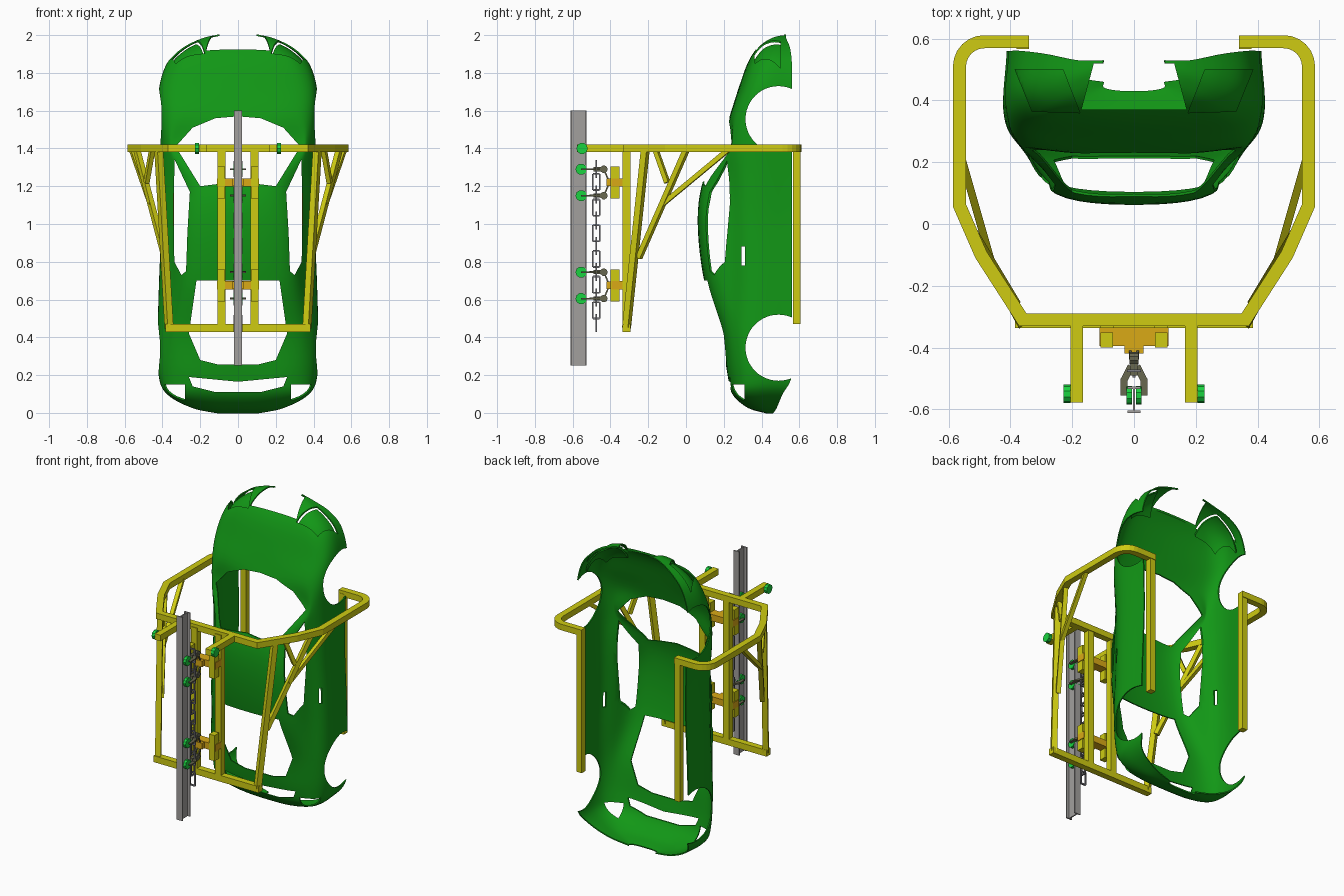
import bpy, bmesh, math
from mathutils import Vector, Matrix

if "Cube" in bpy.data.objects:
    bpy.data.objects.remove(bpy.data.objects["Cube"])


def material(name, rgb):
    m = bpy.data.materials.new(name)
    m.use_nodes = True
    m.diffuse_color = (*rgb, 1)
    m.node_tree.nodes["Principled BSDF"].inputs["Base Color"].default_value = (*rgb, 1)
    return m


BODY = material("body green", (0.006, 0.31, 0.008))
YELLOW = material("frame yellow", (0.62, 0.6, 0.006))
ORANGE = material("bracket orange", (0.7, 0.4, 0.008))
WHEEL = material("roller green", (0.01, 0.65, 0.05))
STEEL = material("rail grey", (0.36, 0.35, 0.34))
CHAIN = material("chain grey", (0.2, 0.2, 0.22))
OLIVE = material("trolley olive", (0.14, 0.14, 0.08))


def finish(name, bm, mat=None):
    bmesh.ops.recalc_face_normals(bm, faces=bm.faces)
    me = bpy.data.meshes.new(name)
    bm.to_mesh(me)
    bm.free()
    ob = bpy.data.objects.new(name, me)
    bpy.context.collection.objects.link(ob)
    if mat:
        me.materials.append(mat)
    return ob


def bar(bm, a, b, w, h=None):
    """Rectangular bar from a to b, w wide sideways and h deep."""
    a, b = Vector(a), Vector(b)
    d = b - a
    rot = d.to_track_quat('Z', 'Y').to_matrix().to_4x4()
    mat = Matrix.Translation((a + b) / 2) @ rot @ Matrix.Diagonal((w, h or w, d.length, 1))
    bmesh.ops.create_cube(bm, size=1, matrix=mat)


def block(bm, lo, hi):
    lo, hi = Vector(lo), Vector(hi)
    mat = Matrix.Translation((lo + hi) / 2) @ Matrix.Diagonal((*(hi - lo), 1))
    bmesh.ops.create_cube(bm, size=1, matrix=mat)


def disc(bm, centre, r, width, n=10):
    mat = Matrix.Translation(centre) @ Matrix.Rotation(math.pi / 2, 4, 'Y')
    bmesh.ops.create_cone(bm, cap_ends=True, segments=n, radius1=r, radius2=r, depth=width, matrix=mat)


def prism(bm, pts, axis, lo, hi):
    """Extrude a flat outline along the given axis."""
    rings = []
    for v in (lo, hi):
        rings.append([bm.verts.new((*p[:axis], v, *p[axis:])) for p in pts])
    bm.faces.new(rings[0])
    bm.faces.new(rings[1][::-1])
    n = len(pts)
    for i in range(n):
        j = (i + 1) % n
        bm.faces.new((rings[0][i], rings[1][i], rings[1][j], rings[0][j]))


def flip(pts):
    return [(-p[0], *p[1:]) for p in reversed(pts)]


def spline(pts, steps):
    """Smooth curve through the points."""
    pts = [Vector(p) for p in pts]
    ext = [pts[0] * 2 - pts[1]] + pts + [pts[-1] * 2 - pts[-2]]
    out = []
    for p, a, b, q in zip(ext, ext[1:], ext[2:], ext[3:]):
        for k in range(steps):
            t = k / steps
            out.append(a + (b - p) * t / 2 + (p * 2 - a * 5 + b * 4 - q) * t * t / 2
                       + (a * 3 - b * 3 + q - p) * t ** 3 / 2)
    return out + [pts[-1]]


# Body stations: z, ridge y, roof edge x and y, shoulder x and y, half width, sill y
STATIONS = [
    (0, .43, .04, .43, .08, .435, .1, .46), (.03, .33, .12, .335, .2, .36, .24, .48),
    (.1, .25, .2, .255, .33, .29, .37, .51), (.2, .225, .24, .23, .37, .28, .415, .56),
    (.42, .185, .27, .205, .38, .27, .42, .56), (.7, .1, .26, .13, .36, .255, .412, .56),
    (1, .066, .25, .1, .347, .245, .4, .56), (1.22, .092, .22, .12, .345, .245, .4, .56),
    (1.4, .18, .3, .235, .365, .255, .405, .56), (1.57, .235, .26, .245, .375, .28, .412, .56),
    (1.72, .283, .25, .295, .37, .33, .412, .56), (1.85, .33, .22, .34, .32, .365, .37, .56),
    (1.93, .38, .17, .385, .25, .405, .29, .55), (1.98, .44, .11, .445, .16, .46, .185, .53),
    (2, .5, .05, .5, .08, .505, .1, .53)]


def body_shell(name, inset=0):
    bm = bmesh.new()
    rows = []
    for z, yt, xr, yr, xs, ys, w, yb in spline(STATIONS, 6):
        side = [(xr, yr), (xs, ys), (w, ys + (yb - ys) * .35), (w * .975, yb)]
        section = spline(flip(side) + [(0, yt)] + side, 6)
        rows.append([bm.verts.new((x * (1 - inset * 3), y + inset, 1 + (z - 1) * (1 - inset)))
                     for x, y in section])
    for r, s in zip(rows, rows[1:]):
        for i in range(len(r) - 1):
            bm.faces.new((r[i], r[i + 1], s[i + 1], s[i]))
    ob = finish(name, bm)
    mod = ob.modifiers.new("thickness", 'SOLIDIFY')
    mod.thickness, mod.offset = .008, 0
    return ob


def carve(ob, cutter_bm, operation):
    """Apply a cut, then smooth and colour the result."""
    cutter = finish("cutter", cutter_bm)
    cutter.hide_render = True
    mod = ob.modifiers.new("cut", 'BOOLEAN')
    mod.operation, mod.object, mod.solver = operation, cutter, 'EXACT'
    dg = bpy.context.evaluated_depsgraph_get()
    me = bpy.data.meshes.new_from_object(ob.evaluated_get(dg))
    ob.modifiers.clear()
    ob.data = me
    bpy.data.objects.remove(cutter)
    me.materials.clear()
    me.materials.append(BODY)
    me.polygons.foreach_set("use_smooth", [True] * len(me.polygons))
    me.set_sharp_from_angle(angle=math.radians(35))


# Car body with its windows, arches and lamp openings cut out
HEADLIGHT = [(.175, .36), (.33, .365), (.385, .5), (.23, .5)]
SIDE_WINDOW = [(.335, 1.34), (.342, 1.1), (.337, .8), (.3, .73), (.275, .75), (.268, .95), (.255, 1.17)]
windscreen = [(.12, 1.56), (.24, 1.51), (.33, 1.41), (.2, 1.2)]
rear_glass = [(.22, .7), (.26, .42), (.2, .28), (.1, .255)]
rear_slot = [(.26, .19), (.24, .14), (.12, .11)]
cut = bmesh.new()
prism(cut, [(0, 1.57)] + windscreen + [(0, 1.225)] + flip(windscreen), 1, 0, .3)
prism(cut, rear_glass + flip(rear_glass), 1, 0, .3)
prism(cut, rear_slot + flip(rear_slot) + [(0, .165)], 1, 0, .31)
prism(cut, [(.17, .37), (.13, .52), (-.13, .52), (-.17, .37)], 2, 1.8, 2.1)
for z in (.345, 1.555):
    disc(cut, (0, .49, z), .175, 1, 48)
for s in (1, -1):
    for pts, axis, lo, hi in ((SIDE_WINDOW, 1, 0, .275), (HEADLIGHT, 2, 1.75, 2.1)):
        prism(cut, pts if s > 0 else flip(pts), axis, lo, hi)
    x0, x1 = sorted((s * .28, s * .5))
    block(cut, (x0, .2, .06), (x1, .31, .15))
    block(cut, (x0, .295, .78), (x1, .313, .88))
carve(body_shell("car_body"), cut, 'DIFFERENCE')

lamp = bmesh.new()
for pts in (HEADLIGHT, flip(HEADLIGHT)):
    prism(lamp, pts, 2, 1.75, 2.1)
carve(body_shell("headlight_recess", .015), lamp, 'INTERSECT')

# Carrier ring around the body, swept with mitred corners
half = [(.34, .59)]
for i in range(7):
    a = math.pi / 2 * (1 - i / 6)
    half.append((.485 + .08 * math.cos(a), .51 + .08 * math.sin(a)))
half += [(.565, .06), (.495, -.1), (.36, -.31)]
path = [Vector(p) for p in half + flip(half)]
bm = bmesh.new()
rings = []
for i, p in enumerate(path):
    d0 = (p - path[max(i - 1, 0)]).normalized()
    d1 = (path[min(i + 1, len(path) - 1)] - p).normalized()
    t = (d0 + d1).normalized()
    off = Vector((-t.y, t.x)) * .021 / max(t.dot(d1), t.dot(d0))
    rings.append([bm.verts.new((*(p + off * s), z))
                  for s, z in ((-1, 1.38), (1, 1.38), (1, 1.42), (-1, 1.42))])
for r, s in zip(rings, rings[1:]):
    for i in range(4):
        j = (i + 1) % 4
        bm.faces.new((r[i], r[j], s[j], s[i]))
bm.faces.new(rings[0])
bm.faces.new(rings[-1])
finish("carrier_ring", bm, YELLOW)

# Posts, braces and arms, the same on both sides
for s, side in ((1, "left"), (-1, "right")):
    parts = {
        "hanging_post": [((.36, .587, .47), (.36, .587, 1.4), .04)],
        "inner_post": [((.088, -.315, .45), (.088, -.315, 1.4), .042)],
        "slanted_post": [((.365, -.315, .45), (.42, -.215, 1.4), .035)],
        "braces": [((.385, -.25, .82), (.535, 0, 1.39), .028),
                   ((.46, -.13, 1.1), (.56, .22, 1.39), .025),
                   ((.455, -.16, 1.39), (.485, -.1, 1.22), .025)],
        "roller_arm": [((.185, -.32, 1.4), (.185, -.578, 1.4), .04)],
    }
    for name, bars in parts.items():
        bm = bmesh.new()
        for a, b, w in bars:
            bar(bm, (a[0] * s, *a[1:]), (b[0] * s, *b[1:]), w)
        finish(side + "_" + name, bm, YELLOW)
    bm = bmesh.new()
    disc(bm, (s * .217, -.55, 1.4), .03, .022)
    finish(side + "_arm_roller", bm, WHEEL)

bm = bmesh.new()
bar(bm, (-.385, -.315, .45), (.385, -.315, .45), .042)
finish("lower_beam", bm, YELLOW)

# Rail with an I-shaped section
bm = bmesh.new()
block(bm, (-.004, -.606, .25), (.004, -.534, 1.6))
for y in (-.612, -.534):
    block(bm, (-.021, y, .25), (.021, y + .008, 1.6))
finish("rail", bm, STEEL)

# Hangers, each carried by a pair of trolleys
for n, z in enumerate((1.22, .675)):
    bm = bmesh.new()
    block(bm, (-.112, -.395, z - .022), (.112, -.335, z + .022))
    block(bm, (-.03, -.42, z - .02), (.03, -.39, z + .02))
    finish(f"hanger_block_{n}", bm, ORANGE)
    bm = bmesh.new()
    for x in (-.088, .088):
        block(bm, (x - .02, -.4, z - .085), (x + .02, -.352, z + .085))
    finish(f"hanger_plates_{n}", bm, YELLOW)
    wheels, arms = bmesh.new(), bmesh.new()
    for zt in (z + .07, z - .07):
        for x in (-.016, .016):
            disc(wheels, (x, -.555, zt), .03, .018)
            bar(arms, (x * 2, -.555, zt), (x * 2, -.5, zt), .022, .008)
            bar(arms, (x * 2, -.505, zt), (x * .6, -.46, zt), .022, .01)
        bar(arms, (0, -.49, zt), (0, -.425, zt), .022)
        disc(arms, (0, -.435, zt), .02, .03)
        for x in (-.012, .012):
            bar(arms, (x, -.435, zt), (x, -.405, z), .008)
    finish(f"trolley_wheels_{n}", wheels, WHEEL)
    finish(f"trolley_arms_{n}", arms, OLIVE)

# Drive chain of alternating links
bm = bmesh.new()
for i in range(13):
    z, w, h = .475 + i * .068, .018, .043
    u = Vector((0, w, 0)) if i % 2 else Vector((w, 0, 0))
    c, up = Vector((0, -.475, z)), Vector((0, 0, h))
    for s in (1, -1):
        bar(bm, c + u * s - up, c + u * s + up, .009)
        bar(bm, c + up * s - u, c + up * s + u, .009)
finish("drive_chain", bm, CHAIN)
